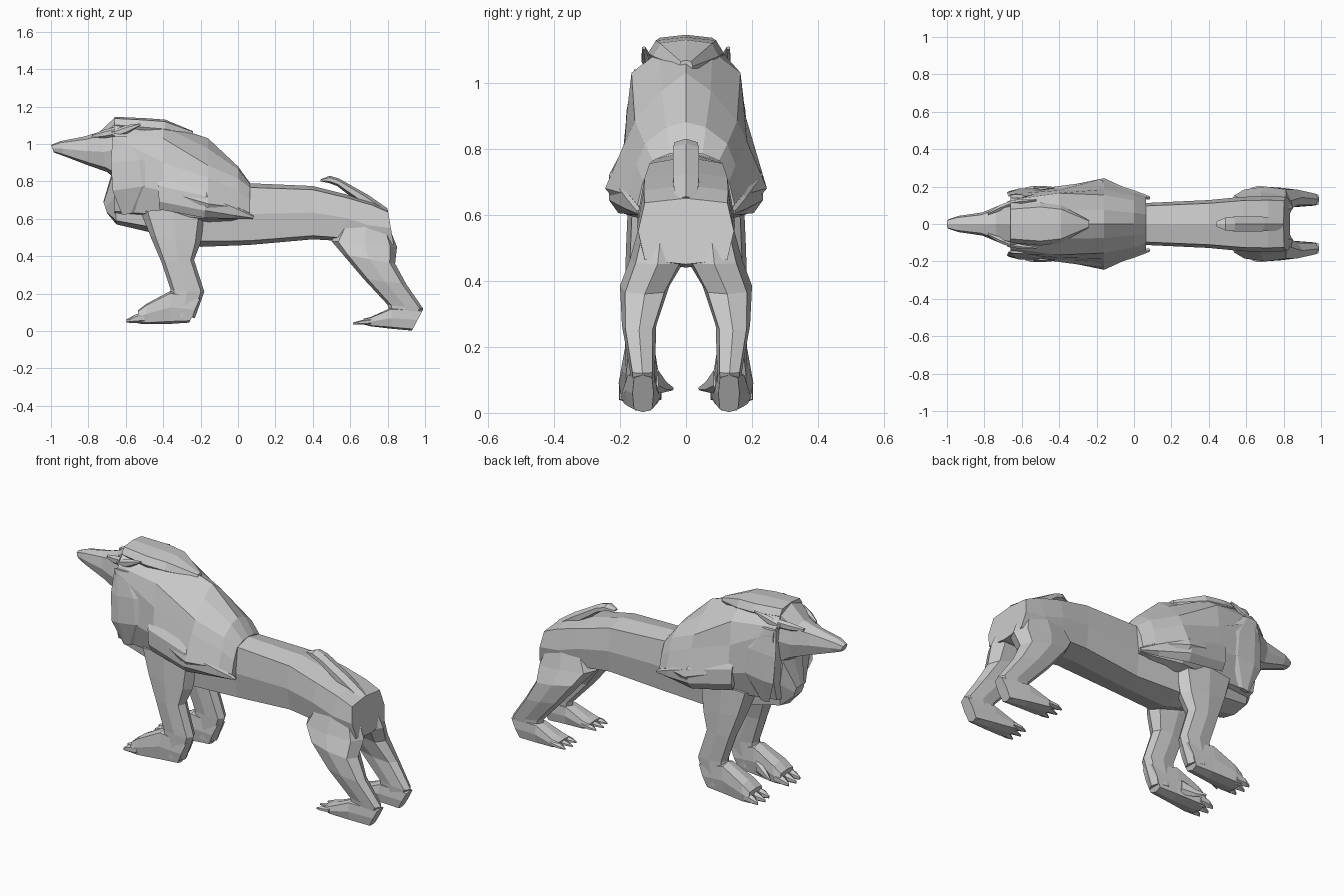
import bpy, bmesh, math

fur = bpy.data.materials.new("grey_fur")
fur.diffuse_color = (0.6, 0.6, 0.6, 1)


def skin(name, rings):
    """Bridge closed rings of points into one capped, flat shaded solid."""
    bm = bmesh.new()
    vs = [[bm.verts.new(p) for p in r] for r in rings]
    n = len(vs[0])
    for a, b in zip(vs, vs[1:]):
        for i in range(n):
            j = (i + 1) % n
            bm.faces.new((a[i], a[j], b[j], b[i]))
    bm.faces.new(vs[0])
    bm.faces.new(vs[-1])
    bmesh.ops.remove_doubles(bm, verts=bm.verts, dist=0.0005)
    bmesh.ops.recalc_face_normals(bm, faces=bm.faces)
    me = bpy.data.meshes.new(name)
    bm.to_mesh(me)
    bm.free()
    me.materials.append(fur)
    ob = bpy.data.objects.new(name, me)
    bpy.context.collection.objects.link(ob)


def loft(name, sections, side=1, n=8, corner=1.12):
    """Section = edge point (x, z), opposite edge point (x, z), y centre, half width."""
    rings = []
    for ax, az, bx, bz, yc, w in sections:
        ring = []
        for k in range(n):
            a = 2 * math.pi * k / n
            c, s = math.cos(a), math.sin(a)
            f = corner if k % 2 and n == 8 else 1.0          # squarer corners
            t = (1 - c * f) / 2
            ring.append((ax + (bx - ax) * t, side * (yc + w * s * f), az + (bz - az) * t))
        rings.append(ring)
    skin(name, rings)


# Body from chest ruff to rump
loft("body", [
    (-0.72, 0.69, -0.70, 0.63, 0, 0.04),
    (-0.67, 0.86, -0.65, 0.57, 0, 0.10),
    (-0.48, 0.95, -0.48, 0.53, 0, 0.13),
    (-0.20, 0.90, -0.20, 0.45, 0, 0.13),
    (0.06, 0.79, 0.06, 0.46, 0, 0.112),
    (0.40, 0.775, 0.40, 0.49, 0, 0.128),
    (0.58, 0.73, 0.57, 0.48, 0, 0.145),
    (0.72, 0.69, 0.68, 0.44, 0, 0.148),
    (0.80, 0.65, 0.835, 0.45, 0, 0.145)], corner=1.22)

# Head with tapering muzzle
loft("head", [
    (-1.0, 0.995, -0.985, 0.955, 0, 0.025),
    (-0.95, 1.015, -0.93, 0.935, 0, 0.043),
    (-0.82, 1.04, -0.80, 0.885, 0, 0.062),
    (-0.74, 1.065, -0.70, 0.85, 0, 0.10),
    (-0.66, 1.14, -0.64, 0.80, 0, 0.12),
    (-0.50, 1.12, -0.50, 0.80, 0, 0.12)])

# Mane: half outlines (y, z) from crest to throat, mirrored to full rings
mane = [
    (-0.66, [(0, 1.13), (.085, 1.12), (.13, 1.05), (.16, 1.03), (.17, .80), (.13, .64), (0, .61)]),
    (-0.40, [(0, 1.11), (.08, 1.095), (.165, 1.03), (.18, .90), (.195, .75), (.15, .62), (0, .58)]),
    (-0.16, [(0, 1.03), (.075, .975), (.155, .885), (.185, .82), (.245, .68), (.18, .60), (0, .55)]),
    (0.00, [(0, .88), (.06, .865), (.125, .815), (.15, .75), (.172, .66), (.145, .60), (0, .59)]),
    (0.065, [(0, .79), (.05, .785), (.10, .765), (.13, .70), (.147, .63), (.13, .605), (0, .61)])]
skin("mane", [[(x, y, z) for y, z in h] + [(x, -y, z) for y, z in h[-2:0:-1]] for x, h in mane])

# Crest of the mane, ending in a point on the neck
loft("crest", [
    (-0.66, 1.145, -0.66, 1.06, 0, 0.10),
    (-0.50, 1.138, -0.50, 1.04, 0, 0.115),
    (-0.39, 1.13, -0.39, 1.03, 0, 0.10),
    (-0.24, 1.068, -0.24, 1.03, 0, 0.02)])

# Tail lying forward over the rump
loft("tail", [
    (0.80, 0.655, 0.74, 0.63, 0, 0.04),
    (0.70, 0.725, 0.64, 0.69, 0, 0.045),
    (0.54, 0.815, 0.53, 0.775, 0, 0.045),
    (0.49, 0.83, 0.49, 0.79, 0, 0.04),
    (0.44, 0.81, 0.44, 0.80, 0, 0.015)], n=6)

for s, tag in ((1, "left"), (-1, "right")):
    # Rear leg down to the heel
    loft("rear_leg_" + tag, [
        (0.58, 0.62, 0.79, 0.60, 0.07, 0.06),
        (0.50, 0.48, 0.85, 0.45, 0.086, 0.084),
        (0.56, 0.41, 0.84, 0.36, 0.125, 0.075),
        (0.67, 0.28, 0.90, 0.25, 0.142, 0.052),
        (0.80, 0.14, 0.99, 0.12, 0.132, 0.038),
        (0.82, 0.04, 0.93, 0.004, 0.13, 0.03)], s)
    loft("rear_paw_" + tag, [
        (0.99, 0.115, 0.93, 0.002, 0.13, 0.032),
        (0.82, 0.125, 0.82, 0.012, 0.135, 0.048),
        (0.71, 0.075, 0.71, 0.025, 0.137, 0.06),
        (0.67, 0.065, 0.67, 0.035, 0.137, 0.056)], s, corner=1.2)
    # Front leg from shoulder to wrist
    loft("front_leg_" + tag, [
        (-0.52, 0.64, -0.17, 0.66, 0.11, 0.065),
        (-0.47, 0.51, -0.20, 0.47, 0.12, 0.062),
        (-0.41, 0.37, -0.235, 0.38, 0.135, 0.05),
        (-0.36, 0.22, -0.18, 0.21, 0.14, 0.045),
        (-0.37, 0.08, -0.23, 0.07, 0.14, 0.045)], s)
    loft("front_paw_" + tag, [
        (-0.20, 0.18, -0.26, 0.045, 0.14, 0.042),
        (-0.36, 0.215, -0.36, 0.038, 0.14, 0.052),
        (-0.49, 0.145, -0.49, 0.036, 0.14, 0.064),
        (-0.535, 0.11, -0.535, 0.04, 0.14, 0.062)], s, corner=1.2)
    # Broad pointed toes
    for paw, x, z, h in (("front", -0.53, 0.072, 0.03), ("rear", 0.68, 0.05, 0.016)):
        for i in (-1, 0, 1):
            y = 0.139 + i * 0.042
            tip = x - 0.065 + 0.012 * abs(i)
            loft(f"{paw}_toe_{i + 2}_{tag}", [
                (x + 0.03, z + h, x + 0.03, z - h, y, 0.023),
                (x - 0.02, z + h * 0.5, x - 0.02, z - h, y + i * 0.004, 0.021),
                (tip, z - h * 0.3, tip, z - h * 0.9, y + i * 0.008, 0.004)], s, 6)
    # Inner toe of the front paw
    loft("inner_toe_" + tag, [
        (-0.38, 0.15, -0.38, 0.06, 0.10, 0.02),
        (-0.45, 0.105, -0.45, 0.06, 0.075, 0.018),
        (-0.50, 0.08, -0.50, 0.068, 0.042, 0.004)], s, 6)
    # Swept side lock of the mane
    loft("side_lock_" + tag, [
        (-0.43, 0.82, -0.42, 0.65, 0.18, 0.022),
        (-0.17, 0.76, -0.18, 0.605, 0.205, 0.032),
        (0.0, 0.67, -0.02, 0.60, 0.16, 0.026),
        (0.085, 0.615, 0.08, 0.60, 0.14, 0.01)], s, 6)
    # Cheek locks framing the face
    loft("cheek_lock_" + tag, [
        (-0.67, 1.04, -0.58, 1.04, 0.148, 0.01),
        (-0.68, 0.90, -0.48, 0.92, 0.168, 0.014),
        (-0.67, 0.75, -0.46, 0.78, 0.175, 0.016),
        (-0.62, 0.62, -0.56, 0.63, 0.14, 0.012)], s, 6)
    # Ear and brow
    loft("ear_" + tag, [
        (-0.68, 1.07, -0.66, 1.03, 0.11, 0.015),
        (-0.60, 1.10, -0.60, 1.05, 0.122, 0.014),
        (-0.52, 1.11, -0.52, 1.10, 0.128, 0.006)], s, 6)
    loft("brow_" + tag, [
        (-0.78, 1.05, -0.78, 1.03, 0.055, 0.008),
        (-0.72, 1.075, -0.72, 1.03, 0.085, 0.018),
        (-0.66, 1.09, -0.66, 1.04, 0.11, 0.015)], s, 6)
